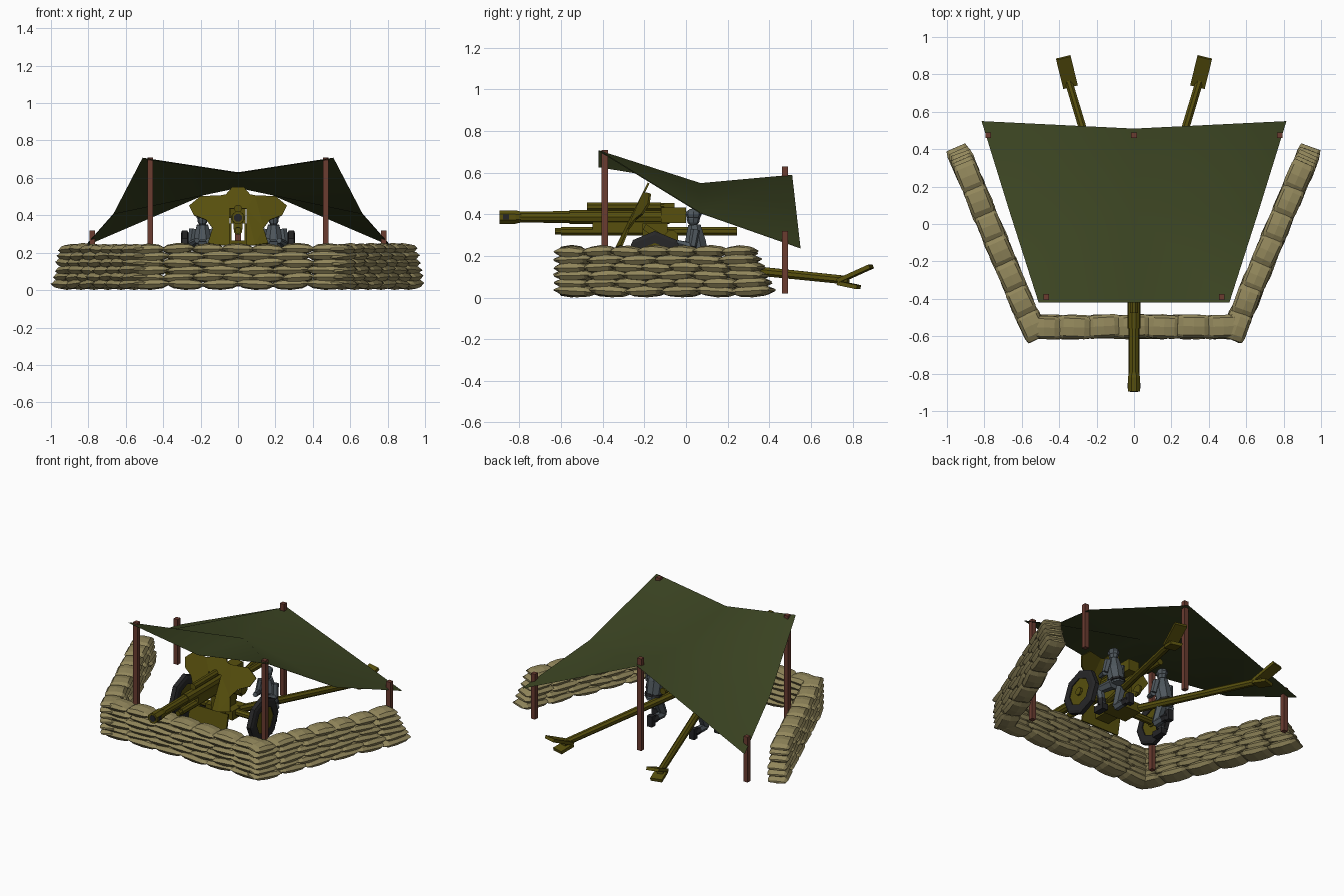
import bpy, bmesh, math, random
from mathutils import Vector, Matrix

if "Cube" in bpy.data.objects:
    bpy.data.objects.remove(bpy.data.objects["Cube"])

random.seed(4)

def mat(name, r, g, b):
    m = bpy.data.materials.new(name)
    m.diffuse_color = (r, g, b, 1)
    m.use_nodes = True
    m.node_tree.nodes["Principled BSDF"].inputs["Base Color"].default_value = m.diffuse_color
    return m

TAN = mat("sandbag_tan", .285, .24, .105)
OLIVE = mat("gun_olive", .095, .078, .004)
GREEN = mat("canvas_green", .044, .058, .016)
WOOD = mat("pole_wood", .145, .045, .03)
RUBBER = mat("tyre_rubber", .02, .02, .021)
GREY = mat("uniform_grey", .078, .096, .11)
DARK = mat("boot_dark", .018, .018, .02)

def finish(name, bm, m, recalc=True):
    if recalc:
        bmesh.ops.recalc_face_normals(bm, faces=bm.faces)
    me = bpy.data.meshes.new(name)
    bm.to_mesh(me)
    bm.free()
    me.materials.append(m)
    ob = bpy.data.objects.new(name, me)
    bpy.context.collection.objects.link(ob)
    return ob

def box(bm, c, s, rot=None):
    M = Matrix.Translation(c) @ (rot or Matrix()) @ Matrix.Diagonal((*s, 1))
    bmesh.ops.create_cube(bm, size=1, matrix=M)

def rod(bm, p, q, r1, r2=None, n=8):
    p, q = Vector(p), Vector(q)
    d = q - p
    M = Matrix.Translation((p + q) / 2) @ d.to_track_quat('Z', 'Y').to_matrix().to_4x4() \
        @ Matrix.Rotation(math.pi / n, 4, 'Z')
    bmesh.ops.create_cone(bm, cap_ends=True, segments=n, radius1=r1,
                          radius2=r1 if r2 is None else r2, depth=d.length, matrix=M)

def beam(bm, p, q, w, h):
    p, q = Vector(p), Vector(q)
    d = q - p
    box(bm, (p + q) / 2, (w, h, d.length), d.to_track_quat('Z', 'Y').to_matrix().to_4x4())

def ball(bm, c, s, u=8, v=6):
    bmesh.ops.create_uvsphere(bm, u_segments=u, v_segments=v, radius=1,
                              matrix=Matrix.Translation(c) @ Matrix.Diagonal((*s, 1)))

# Sandbags: pillow loops, flat at the sewn ends
def bag(bm, c, ang, length, w=.062, h=.031):
    M = Matrix.Translation(c) @ Matrix.Rotation(ang + random.uniform(-.06, .06), 4, 'Z') \
        @ Matrix.Rotation(random.uniform(-.06, .06), 4, 'Y')
    loops = []
    for t, ws, hs in ((-1, .88, .2), (-.65, 1, .78), (0, 1, 1), (.65, 1, .78), (1, .88, .2)):
        loops.append([bm.verts.new(M @ Vector((t * length / 2, w * ws * a, h * hs * b)))
                      for a, b in ((1, 0), (.76, .75), (0, 1), (-.76, .75),
                                   (-1, 0), (-.76, -.75), (0, -1), (.76, -.75))])
    for A, B in zip(loops, loops[1:]):
        for i in range(8):
            j = (i + 1) % 8
            bm.faces.new((A[i], A[j], B[j], B[i]))
    bm.faces.new(loops[0])
    bm.faces.new(loops[-1])

def wall(name, a, b, count, recede):
    bm = bmesh.new()
    a, b = Vector(a), Vector(b)
    u = (b - a).normalized()
    ang = math.atan2(u.y, u.x)
    for k in range(6):
        L = (b - a).length - recede * k
        n = count + k % 2
        pitch = L / n
        for i in range(n):
            p = a + u * pitch * (i + .5)
            off = random.uniform(-.004, .004)
            z = .032 + .0375 * k + random.uniform(-.003, .003) * (k > 0)
            bag(bm, (p.x - u.y * off, p.y + u.x * off, z), ang, pitch * 1.08)
    finish(name, bm, TAN)

wall("sandbag_wall_front", (-.56, -.55), (.56, -.55), 6, 0)
wall("sandbag_wall_right", (.52, -.61), (.945, .405), 6, .018)
wall("sandbag_wall_left", (-.52, -.61), (-.945, .405), 6, .018)

# Canvas roof: ridges from the front corners to the sagging centre, top and underside
corners = ((0, -.42, .63), (.51, -.42, .708), (.665, .065, .41), (.815, .55, .24), (0, .51, .59),
           (0, .07, .55))
tris = ((5, 0, 1), (5, 1, 2), (5, 2, 4), (2, 3, 4))
bm = bmesh.new()
for drop in (0, .004):
    for s in (1, -1):
        vs = [bm.verts.new((s * x, y, z - drop)) for x, y, z in corners]
        for t in tris:
            f = [vs[i] for i in t]
            bm.faces.new(f if (drop == 0) == (s > 0) else f[::-1]).smooth = True
    bmesh.ops.remove_doubles(bm, verts=bm.verts, dist=.0005)
finish("canvas_roof", bm, GREEN, False)

# Poles
for name, x, y, top in (("front_right", .47, -.39, .71), ("front_left", -.47, -.39, .71),
                        ("back_right", .78, .475, .32), ("back_left", -.78, .475, .32),
                        ("back_middle", 0, .475, .63)):
    bm = bmesh.new()
    box(bm, (x, y, (top + .02) / 2), (.03, .03, top - .02))
    finish("pole_" + name, bm, WOOD)

# Barrel with muzzle brake and breech
bm = bmesh.new()
Z = .387
rod(bm, (0, -.84, Z), (0, -.5, Z), .028, .03, 10)
rod(bm, (0, -.56, Z), (0, -.08, Z), .035, .035, 10)
rod(bm, (0, -.895, Z), (0, -.82, Z), .035, .035, 8)
rod(bm, (0, -.82, Z), (0, -.79, Z), .035, .028, 8)
box(bm, (0, -.06, .395), (.08, .12, .075))
finish("gun_barrel", bm, OLIVE)
bm = bmesh.new()
rod(bm, (0, -.897, Z), (0, -.893, Z), .022, .022, 8)
for s in (-1, 1):
    box(bm, (s * .032, -.865, Z), (.004, .03, .022))
finish("muzzle_openings", bm, DARK)

# Recoil cylinders and cradle
bm = bmesh.new()
rod(bm, (0, -.475, .436), (0, -.12, .436), .022)
rod(bm, (0, -.6, .318), (0, .245, .318), .022)
rod(bm, (0, -.63, .318), (0, -.575, .318), .017)
box(bm, (0, -.27, .345), (.05, .36, .04))
box(bm, (-.055, -.08, .42), (.03, .05, .07))
rod(bm, (-.055, -.16, .442), (-.055, -.06, .442), .014)
finish("recoil_gear", bm, OLIVE)

# Carriage: saddle, axle, cheeks, handwheels, apron
bm = bmesh.new()
rod(bm, (-.27, -.15, .172), (.27, -.15, .172), .022)
box(bm, (0, -.13, .165), (.2, .14, .06))
box(bm, (0, -.15, .22), (.1, .12, .09))
for s in (-1, 1):
    box(bm, (s * .045, -.15, .29), (.018, .12, .13))
    beam(bm, (s * .07, -.06, .25), (s * .07, -.2, .34), .015, .03)
    rod(bm, (s * .08, -.07, .29), (s * .095, -.07, .29), .035)
box(bm, (0, -.31, .165), (.28, .012, .12), Matrix.Rotation(-.2, 4, 'X'))
beam(bm, (0, -.3, .16), (0, -.15, .16), .1, .03)
finish("carriage", bm, OLIVE)

# Shield: leaning half outline, swept-back wings, mirrored
half = ((0, .55), (.03, .55), (.065, .51), (.09, .505), (.2, .5), (.26, .45), (.235, .4),
        (.17, .375), (.135, .33), (.16, .25), (.09, .24), (.045, .24), (.045, .435), (0, .435))
bm = bmesh.new()
for s in (-1, 1):
    vs = [bm.verts.new((s * x, -.335 + (z - .24) * .5 + .3 * max(0, x - .09), z)) for x, z in half]
    bm.faces.new(vs if s > 0 else vs[::-1])
bmesh.ops.triangulate(bm, faces=bm.faces)
shield = finish("gun_shield", bm, OLIVE)
sol = shield.modifiers.new("thickness", 'SOLIDIFY')
sol.thickness = .01
sol.offset = 0

# Wheels: eight-sided tyre, olive disc and hub
WZ = .172
for side, s in (("right", 1), ("left", -1)):
    bm = bmesh.new()
    prof = ((.264, .09), (.264, .13), (.271, .148), (.299, .148), (.306, .13), (.306, .09))
    loops = [[bm.verts.new((s * x, -.15 + r * math.sin(a), WZ + r * math.cos(a))) for x, r in prof]
             for a in (k * math.tau / 8 for k in range(8))]
    for k in range(8):
        A, B = loops[k], loops[(k + 1) % 8]
        for i in range(6):
            j = (i + 1) % 6
            bm.faces.new((A[i], A[j], B[j], B[i]))
    finish("tyre_" + side, bm, RUBBER)
    bm = bmesh.new()
    M = Matrix.Translation((s * .285, -.15, WZ)) @ Matrix.Rotation(math.pi / 2, 4, 'Y')
    bmesh.ops.create_cone(bm, cap_ends=True, segments=8, radius1=.093, radius2=.093, depth=.03, matrix=M)
    rod(bm, (s * .26, -.15, WZ), (s * .312, -.15, WZ), .032, .025)
    finish("wheel_disc_" + side, bm, OLIVE)

    # Trail leg and spade
    bm = bmesh.new()
    rod(bm, (s * .085, -.12, .175), (s * .355, .78, .083), .025, .022)
    beam(bm, (s * .34, .735, .08), (s * .378, .89, .15), .08, .02)
    beam(bm, (s * .338, .735, .07), (s * .362, .83, .05), .075, .02)
    finish("trail_leg_" + side, bm, OLIVE)

    # Kneeling crew member
    P = lambda x, y, z: (s * (.19 + x), y, z)
    bm = bmesh.new()
    rod(bm, P(0, .07, .16), P(0, .045, .27), .048, .054)
    rod(bm, P(0, .045, .27), P(0, .04, .35), .054, .032)
    ball(bm, P(0, .035, .378), (.028, .032, .036))
    ball(bm, P(0, .036, .4), (.035, .039, .028))
    for d in (-1, 1):
        rod(bm, P(d * .05, .045, .325), P(d * .062, .03, .245), .023, .02, 6)
        rod(bm, P(d * .062, .03, .245), P(d * .03, -.05, .265), .02, .015, 6)
    rod(bm, P(.03, .07, .16), P(.04, -.045, .165), .034, .027, 6)
    rod(bm, P(.04, -.045, .165), P(.04, -.02, .05), .027, .021, 6)
    rod(bm, P(-.03, .07, .16), P(-.035, .02, .045), .034, .027, 6)
    rod(bm, P(-.035, .02, .045), P(-.035, .13, .045), .026, .021, 6)
    finish("crew_" + side, bm, GREY)
    bm = bmesh.new()
    box(bm, P(.04, -.035, .03), (.04, .08, .04))
    rod(bm, P(.04, -.025, .045), P(.04, -.03, .09), .026, .028, 6)
    box(bm, P(-.035, .145, .045), (.038, .035, .07))
    rod(bm, P(-.035, .09, .045), P(-.035, .14, .045), .026, .024, 6)
    rod(bm, P(0, .068, .172), P(0, .064, .188), .056, .056)
    finish("boots_and_belt_" + side, bm, DARK)
